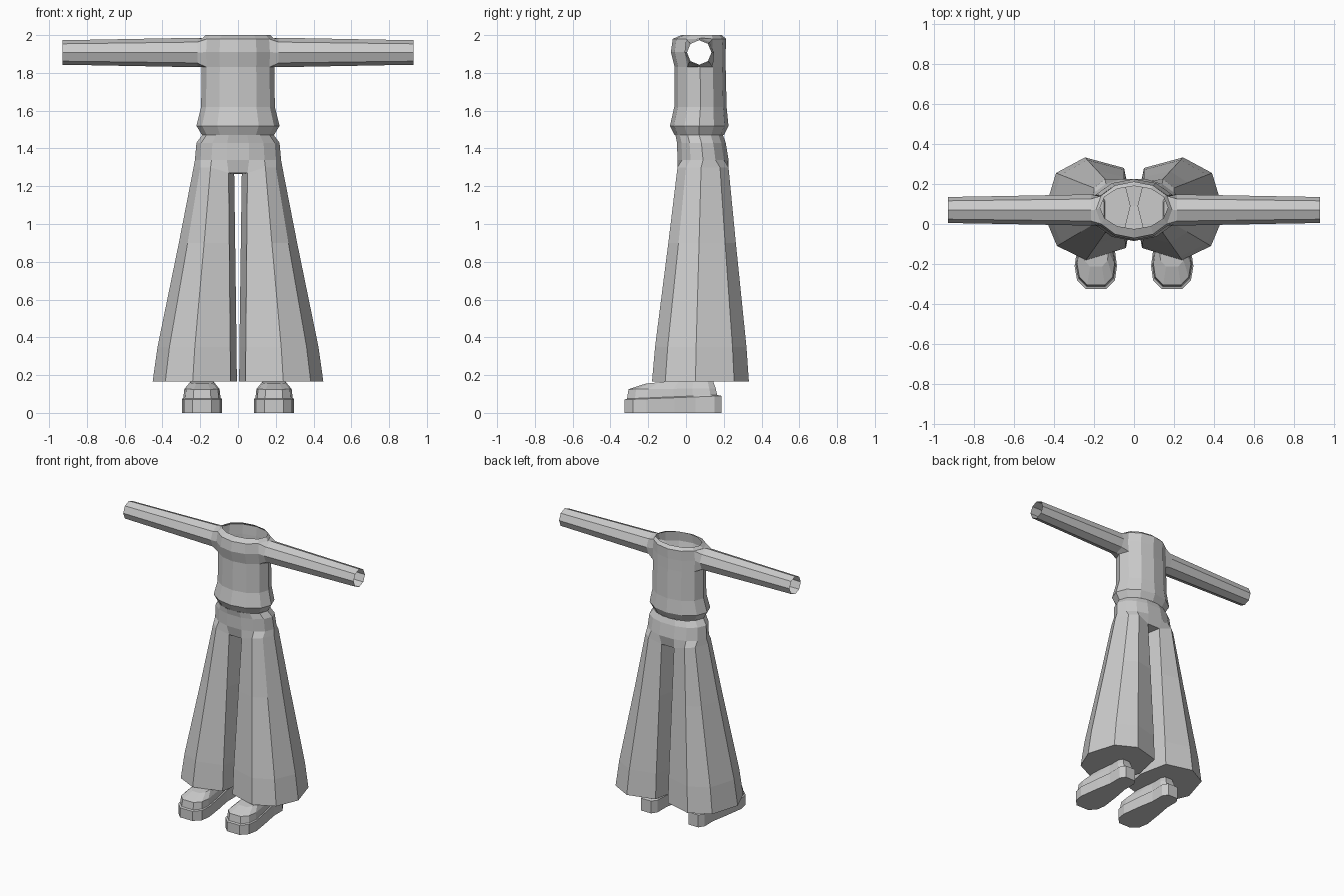
import bpy, bmesh
from math import sin, cos, pi, radians

if "Cube" in bpy.data.objects:
    bpy.data.objects.remove(bpy.data.objects["Cube"])


def finish(bm, name, mirror=False):
    bmesh.ops.recalc_face_normals(bm, faces=bm.faces[:])
    me = bpy.data.meshes.new(name)
    bm.to_mesh(me)
    bm.free()
    ob = bpy.data.objects.new(name, me)
    bpy.context.collection.objects.link(ob)
    if mirror:
        ob.modifiers.new("Mirror", 'MIRROR').use_mirror_merge = False
    return ob


def ring(bm, pts):
    return [bm.verts.new(p) for p in pts]


def bridge(bm, a, b):
    n = len(a)
    for i in range(n):
        j = (i + 1) % n
        bm.faces.new((a[i], a[j], b[j], b[i]))


def loft(bm, rings):
    for a, b in zip(rings, rings[1:]):
        bridge(bm, a, b)


# Top: twelve-sided body, open at neck and waist (z, half width, front y, back y)
bm = bmesh.new()
body = [(1.47, .19, -.06, .20), (1.52, .22, -.085, .225), (1.62, .195, -.062, .215),
        (1.83, .193, -.06, .21), (1.91, .195, -.08, .21), (1.98, .19, -.07, .212),
        (2.0, .17, -.025, .19)]
rows = []
for z, rx, y0, y1 in body:
    rows.append(ring(bm, [(rx * cos(k * pi / 6),
                           (y0 + y1) / 2 + (y1 - y0) / 2 * sin(k * pi / 6), z)
                          for k in range(12)]))
loft(bm, rows)

# Sleeves: open the body at each side and run an eight-sided tube outwards
lo, mid, hi = rows[3:6]
for side, c in ((1, 0), (-1, 6)):
    b, f = (c + side) % 12, (c - side) % 12
    hole = [mid[b], hi[b], hi[c], hi[f], mid[f], lo[f], lo[c], lo[b]]
    bmesh.ops.delete(bm, geom=[mid[c]], context='VERTS')
    tube = [hole]
    for x, r in ((.215, .078), (.75, .068), (.93, .065)):
        tube.append(ring(bm, [(side * x, .07 + r * cos(k * pi / 4),
                               1.908 + r * sin(k * pi / 4)) for k in range(8)]))
    loft(bm, tube)
finish(bm, "top_with_sleeves")

# Trouser leg sections, front inner corner round to the back, inner point last
leg_top = [(.05, -.03), (.145, -.045), (.2, 0), (.235, .08),
           (.2, .18), (.145, .225), (.05, .21), (.02, .09)]
leg_hem = [(.04, -.12), (.24, -.18), (.385, -.11), (.452, .05),
           (.39, .255), (.245, .333), (.05, .28), (.006, .07)]
TOP_Z = [1.27, 1.3, 1.3, 1.3, 1.3, 1.3, 1.27, 1.265]

# Hips: waist loops running down to the tops of both legs, with a crotch bridge
bm = bmesh.new()
angles = [radians(a) for a in (-75, -52, -28, 0, 28, 52, 75)]
loops = []
for z, rx, y0, y1 in ((1.47, .19, -.06, .20), (1.43, .22, -.052, .215),
                      (1.34, .228, -.05, .23)):
    half = [(rx * cos(a), (y0 + y1) / 2 + (y1 - y0) / 2 * sin(a), z) for a in angles]
    loops.append(ring(bm, half + [(-x, y, z) for x, y, z in reversed(half)]))
half = [(x, y, z) for (x, y), z in zip(leg_top[:7], TOP_Z)]
last = ring(bm, half + [(-x, y, z) for x, y, z in reversed(half)])
loops.append(last)
loft(bm, loops)
x, y = leg_top[7]
r, l = ring(bm, [(x, y, TOP_Z[7]), (-x, y, TOP_Z[7])])
bm.faces.new((last[0], r, l, last[13]))
bm.faces.new((r, last[6], last[7], l))
finish(bm, "trouser_hips")

# Flared trouser legs, closed at the hem
bm = bmesh.new()
rings = []
for t, z in ((0, None), (.36, .9), (.88, .35), (1, .165)):
    rings.append(ring(bm, [(a[0] + (b[0] - a[0]) * t, a[1] + (b[1] - a[1]) * t,
                            tz if z is None else z)
                           for a, b, tz in zip(leg_top, leg_hem, TOP_Z)]))
loft(bm, rings)
bm.faces.new(rings[-1])
finish(bm, "trouser_legs", True)

# Shoes: one outline repeated for the sole, then drawn in for the upper
outline = [(.14, -.325), (.24, -.325), (.285, -.28), (.297, -.21), (.275, -.06),
           (.255, .05), (.255, .15), (.23, .188), (.15, .188), (.125, .15),
           (.125, .05), (.105, -.06), (.085, -.21), (.095, -.28)]


def shoe_ring(bm, sx, sy, cy, z_toe, z_heel):
    pts = []
    for x, y in outline:
        t = (y + .325) / .513
        pts.append((.19 + (x - .19) * sx, cy + (y + .07) * sy,
                    z_toe + (z_heel - z_toe) * t))
    return ring(bm, pts)


bm = bmesh.new()
sole = [shoe_ring(bm, 1, 1, -.07, 0, 0), shoe_ring(bm, 1, 1, -.07, .07, .09)]
upper = [shoe_ring(bm, .93, .93, -.075, .075, .095),
         shoe_ring(bm, .88, .9, -.075, .125, .13),
         shoe_ring(bm, .6, .68, -.04, .155, .19)]
loft(bm, sole + upper)
bm.faces.new(sole[0])
bm.faces.new(upper[-1])
finish(bm, "shoes", True)
